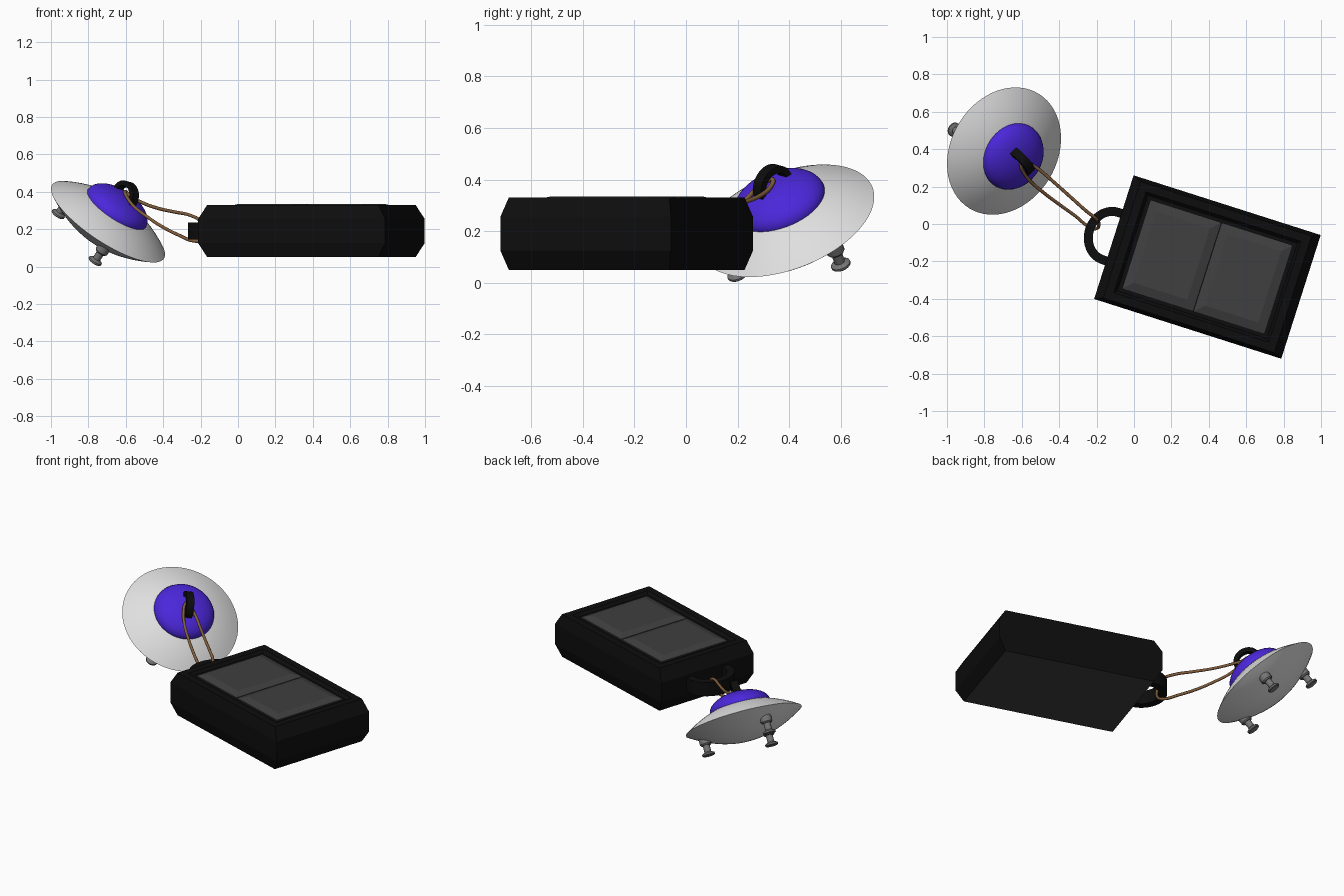
import bpy, bmesh, math
from mathutils import Matrix, Vector

cube = bpy.data.objects.get("Cube")
if cube:
    bpy.data.objects.remove(cube, do_unlink=True)


def material(name, rgb):
    m = bpy.data.materials.new(name)
    m.use_nodes = True
    m.diffuse_color = (*rgb, 1)
    node = next(n for n in m.node_tree.nodes if n.type == 'BSDF_PRINCIPLED')
    node.inputs["Base Color"].default_value = (*rgb, 1)
    return m


black = material("black plastic", (0.004, 0.004, 0.004))
grey = material("dark grey panel", (0.05, 0.05, 0.05))
white = material("pale hull", (0.74, 0.74, 0.74))
blue = material("violet blue dome", (0.07, 0.02, 0.7))
metal = material("leg metal", (0.18, 0.18, 0.18))
brown = material("brown cord", (0.22, 0.11, 0.045))


def finish(name, bm, mats, matrix, smooth=None):
    bmesh.ops.remove_doubles(bm, verts=bm.verts, dist=1e-5)
    bmesh.ops.recalc_face_normals(bm, faces=bm.faces)
    mesh = bpy.data.meshes.new(name)
    bm.to_mesh(mesh)
    bm.free()
    for m in mats:
        mesh.materials.append(m)
    ob = bpy.data.objects.new(name, mesh)
    bpy.context.collection.objects.link(ob)
    ob.matrix_world = matrix
    if smooth:
        bpy.ops.object.select_all(action='DESELECT')
        ob.select_set(True)
        bpy.context.view_layer.objects.active = ob
        bpy.ops.object.shade_smooth_by_angle(angle=math.radians(smooth))
    return ob


def bridge(bm, rings, closed=False):
    """Join consecutive rings of vertices with quads."""
    n = len(rings[0])
    pairs = list(zip(rings, rings[1:])) + ([(rings[-1], rings[0])] if closed else [])
    for a, b in pairs:
        for i in range(n):
            j = (i + 1) % n
            bm.faces.new((a[i], a[j], b[j], b[i]))


def rect_loft(bm, levels, cx=0):
    """Loft rectangles given as (half length, half width, z), capping both ends."""
    rings = [[bm.verts.new((cx + sx * a, sy * b, z))
              for sx, sy in ((-1, -1), (1, -1), (1, 1), (-1, 1))] for a, b, z in levels]
    bridge(bm, rings)
    bm.faces.new(rings[0])
    bm.faces.new(rings[-1])


def lathe(name, profile, mat, matrix, segments=48, smooth=40):
    bm = bmesh.new()
    rings = []
    for r, h in profile:
        r = max(r, 1e-4)
        rings.append([bm.verts.new((r * math.cos(k * math.tau / segments),
                                    r * math.sin(k * math.tau / segments), h))
                      for k in range(segments)])
    bridge(bm, rings)
    bm.faces.new(rings[0])
    bm.faces.new(rings[-1])
    return finish(name, bm, [mat], matrix, smooth)


def arch(name, out, side, thick, width, root, matrix, steps=24):
    """Half-oval eyelet of rectangular section, bulging along local +x."""
    bm = bmesh.new()
    rings = []
    angles = [math.pi * (k / steps - 0.5) for k in range(steps + 1)]
    stations = [(-root, angles[0])] + [(0, a) for a in angles] + [(-root, angles[-1])]
    for shift, a in stations:
        c, s = math.cos(a), math.sin(a)
        rings.append([bm.verts.new((shift + (out - d) * c, (side - d) * s, z * width / 2))
                      for d, z in ((0, -1), (0, 1), (thick, 1), (thick, -1))])
    bridge(bm, rings)
    bm.faces.new(rings[0])
    bm.faces.new(rings[-1])
    return finish(name, bm, [black], matrix, 35)


def frame(x, y, z, origin):
    m = Matrix((x, y, z)).transposed().to_4x4()
    m.translation = origin
    return m


# Fob case: chamfered block with a shallow tray on top and a grey underside
case_m = Matrix.Translation((0.3925, -0.23, 0)) @ Matrix.Rotation(math.radians(-17.7), 4, 'Z')
bm = bmesh.new()
rect_loft(bm, [(0.48, 0.327, 0.05), (0.525, 0.347, 0.125), (0.525, 0.347, 0.255),
               (0.48, 0.327, 0.33), (0.435, 0.283, 0.33), (0.42, 0.268, 0.312)])
bm.faces.ensure_lookup_table()
for f in bm.faces:
    if all(v.co.z < 0.06 for v in f.verts):
        f.material_index = 1
finish("fob_case", bm, [black, grey], case_m)

# Two raised panels in the tray
for label, cx in (("inner", -0.2), ("outer", 0.2)):
    bm = bmesh.new()
    rect_loft(bm, [(0.197, 0.247, 0.308), (0.197, 0.247, 0.32), (0.15, 0.2, 0.334)], cx)
    finish(label + "_panel", bm, [grey], case_m)

# Eyelet on the end of the case
arch("case_eyelet", 0.14, 0.157, 0.048, 0.09, 0.04,
     case_m @ Matrix.Translation((-0.545, 0, 0.19)) @ Matrix.Rotation(math.pi, 4, 'Z'))

# Tilted saucer axes: n along the saucer's axis, m along the eyelet's hole
centre = Vector((-0.695, 0.39, 0.24))
n = Vector((0.523, -0.31, 0.79)).normalized()
m = Vector((0.8, 0.6, 0))
m = (m - n * m.dot(n)).normalized()
t = m.cross(n)
saucer_m = frame(t, m, n, centre)

# Saucer hull: symmetrical lens
R, depth = 0.358, 0.12
radii = [R * k / 12 for k in range(13)]
lens = [(r, -depth * (1 - (r / R) ** 2)) for r in radii]
lathe("saucer_hull", lens + [(r, -h) for r, h in reversed(lens[:-1])], white, saucer_m, 64)

# Dome: flattened ball
ball = [math.pi * (k / 20 - 0.5) for k in range(21)]
lathe("saucer_dome", [(0.185 * math.cos(a), 0.09 + 0.092 * math.sin(a)) for a in ball],
      blue, saucer_m)

# Three landing legs with collar and foot
for k in range(3):
    a = math.radians(206.6 + 120 * k)
    spot = Matrix.Translation((0.255 * math.cos(a), 0.255 * math.sin(a), 0))
    lathe("landing_leg_%d" % (k + 1),
          [(0.036, -0.04), (0.036, -0.078), (0.03, -0.086), (0.021, -0.086), (0.021, -0.128),
           (0.03, -0.132), (0.039, -0.138), (0.039, -0.147), (0.034, -0.151)],
          metal, saucer_m @ spot, 20, 35)

# Eyelet on top of the dome
arch("dome_eyelet", 0.076, 0.085, 0.027, 0.046, 0.03, frame(n, t, m, centre + 0.175 * n))

# Cord: closed loop threaded through both eyelets
path = [(-0.60, 0.335, 0.40), (-0.575, 0.33, 0.375), (-0.52, 0.30, 0.345), (-0.43, 0.225, 0.312),
        (-0.34, 0.145, 0.292), (-0.25, 0.065, 0.272), (-0.205, 0.03, 0.245), (-0.188, 0.0, 0.19),
        (-0.205, -0.025, 0.14), (-0.24, -0.015, 0.138), (-0.31, 0.04, 0.165), (-0.40, 0.105, 0.21),
        (-0.48, 0.165, 0.262), (-0.555, 0.23, 0.32), (-0.59, 0.275, 0.365), (-0.605, 0.315, 0.395)]
curve = bpy.data.curves.new("cord", 'CURVE')
curve.dimensions = '3D'
curve.bevel_depth = 0.009
curve.bevel_resolution = 2
spline = curve.splines.new('BEZIER')
spline.bezier_points.add(len(path) - 1)
for p, co in zip(spline.bezier_points, path):
    p.co = co
    p.handle_left_type = p.handle_right_type = 'AUTO'
spline.use_cyclic_u = True
spline.resolution_u = 6
curve.materials.append(brown)
bpy.context.collection.objects.link(bpy.data.objects.new("cord", curve))
